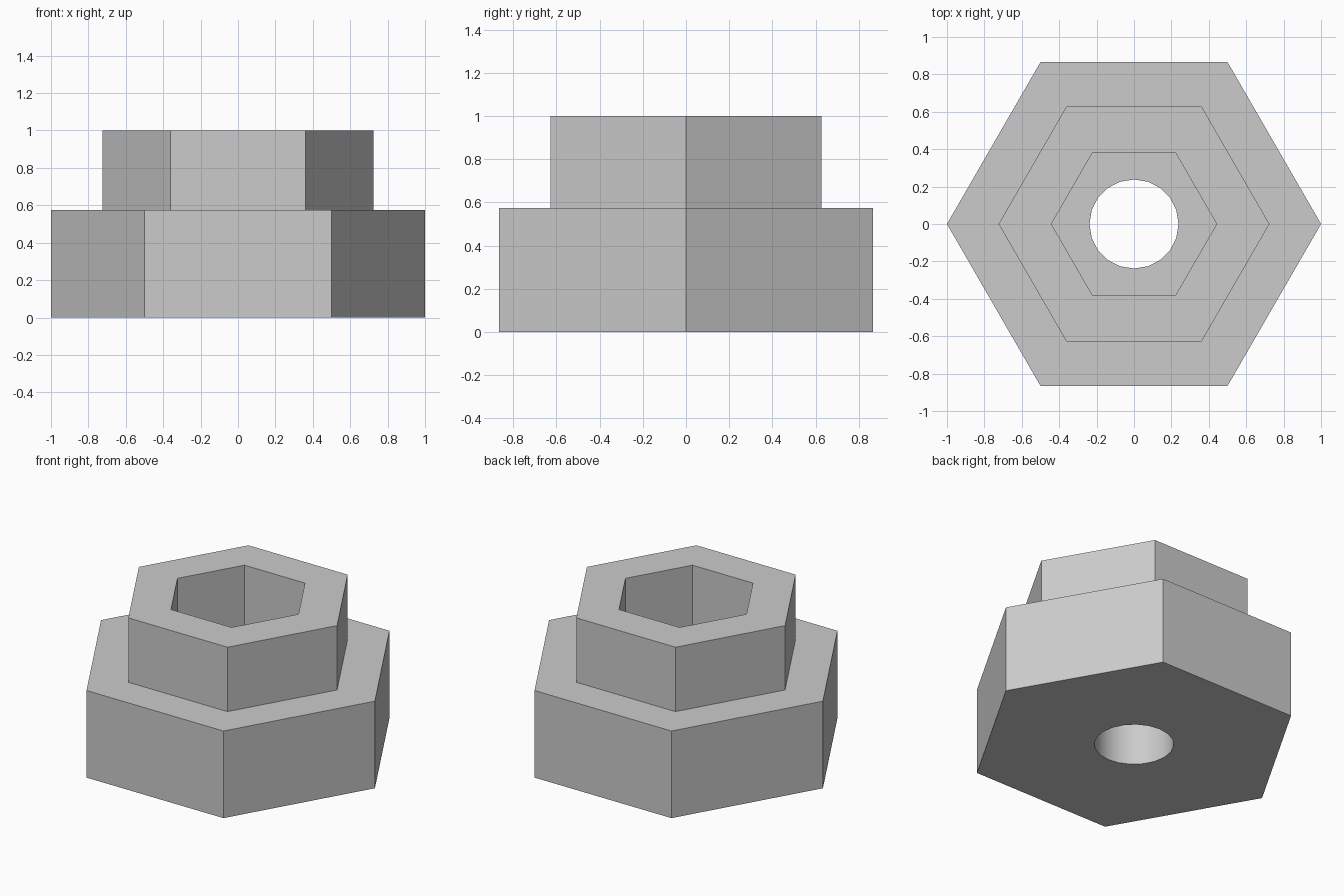
import bpy
import bmesh
from math import cos, sin, tau, radians

cube = bpy.data.objects.get("Cube")
if cube:
    bpy.data.objects.remove(cube, do_unlink=True)

BASE_RADIUS, COLLAR_RADIUS, SOCKET_RADIUS, BORE_RADIUS = 1.0, 0.724, 0.442, 0.238
STEP_HEIGHT, TOP_HEIGHT = 0.575, 1.0
BORE_SIDES = 20

# Plain grey material
grey = bpy.data.materials.new("plain_grey")
grey.use_nodes = True
colour = (0.6, 0.6, 0.6, 1)
grey.diffuse_color = colour
grey.node_tree.nodes["Principled BSDF"].inputs["Base Color"].default_value = colour

bm = bmesh.new()


def ring(radius, z, sides=6):
    """Closed loop of edges, with a corner on +x."""
    verts = [bm.verts.new((radius * cos(tau * i / sides), radius * sin(tau * i / sides), z))
             for i in range(sides)]
    edges = [bm.edges.new((verts[i], verts[(i + 1) % sides])) for i in range(sides)]
    return verts, edges


def walls(a, b):
    """Quads joining two rings with the same number of sides."""
    n = len(a[0])
    for i in range(n):
        j = (i + 1) % n
        bm.faces.new((a[0][i], a[0][j], b[0][j], b[0][i]))


def plate(outer, inner):
    """Flat face between a hexagon and the round bore."""
    bmesh.ops.triangle_fill(bm, use_beauty=True, edges=outer[1] + inner[1])


# Outside: wide hexagonal base, step, narrower hexagonal collar
base_bottom = ring(BASE_RADIUS, 0)
base_top = ring(BASE_RADIUS, STEP_HEIGHT)
collar_bottom = ring(COLLAR_RADIUS, STEP_HEIGHT)
collar_top = ring(COLLAR_RADIUS, TOP_HEIGHT)

# Inside: hexagonal socket narrowing to a round bore
socket_top = ring(SOCKET_RADIUS, TOP_HEIGHT)
socket_floor = ring(SOCKET_RADIUS, STEP_HEIGHT)
bore_top = ring(BORE_RADIUS, STEP_HEIGHT, BORE_SIDES)
bore_bottom = ring(BORE_RADIUS, 0, BORE_SIDES)

hex_rings = [base_bottom, base_top, collar_bottom, collar_top, socket_top, socket_floor]
for lower, upper in zip(hex_rings, hex_rings[1:]):
    walls(lower, upper)
plate(socket_floor, bore_top)
walls(bore_top, bore_bottom)
plate(base_bottom, bore_bottom)
bmesh.ops.recalc_face_normals(bm, faces=bm.faces[:])

mesh = bpy.data.meshes.new("stepped_hex_hub")
bm.to_mesh(mesh)
bm.free()
mesh.materials.append(grey)
hub = bpy.data.objects.new("stepped_hex_hub", mesh)
bpy.context.collection.objects.link(hub)

# Smooth bore, crisp hexagon edges
bpy.ops.object.select_all(action="DESELECT")
hub.select_set(True)
bpy.context.view_layer.objects.active = hub
bpy.ops.object.shade_smooth_by_angle(angle=radians(30))
